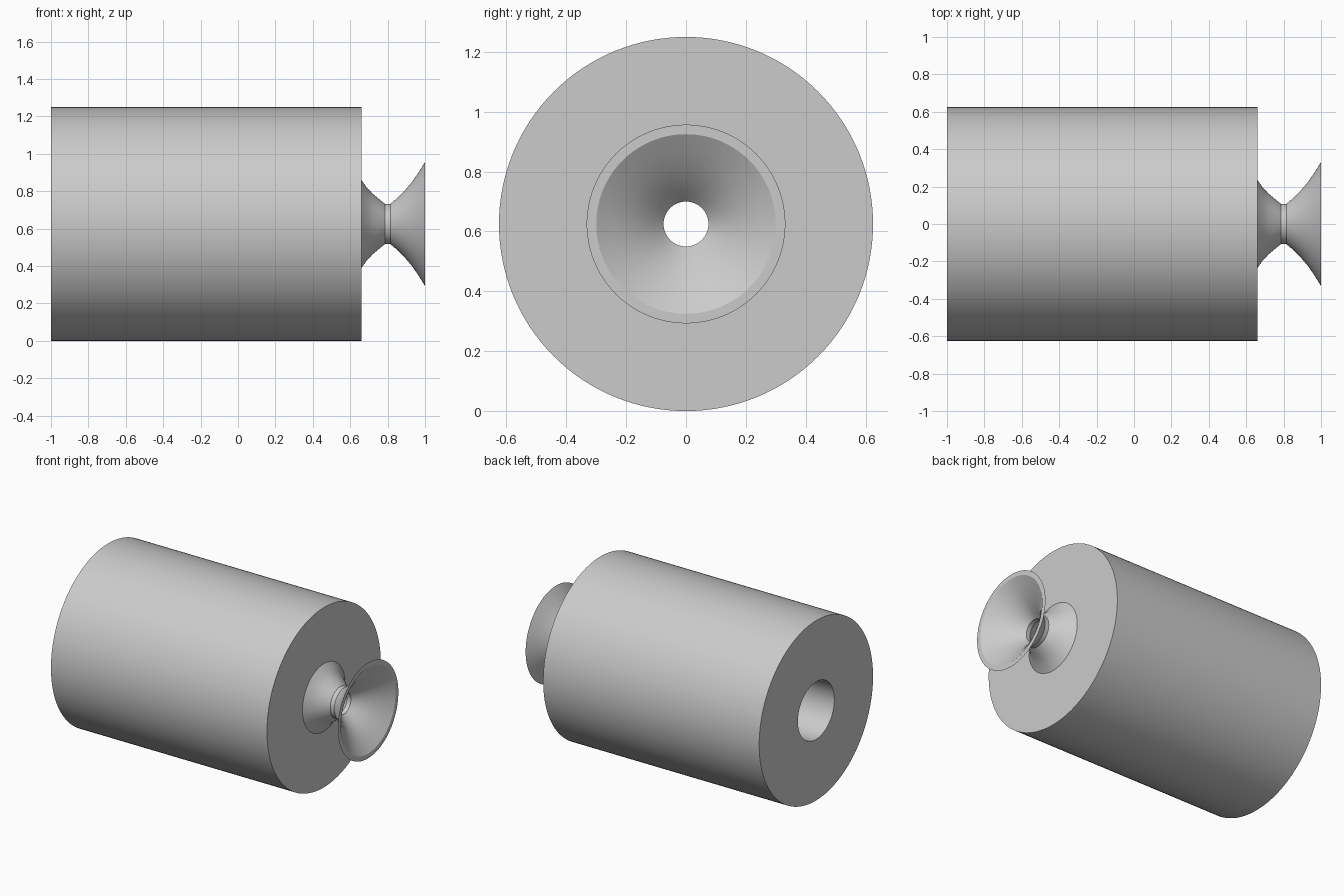
import bpy
import bmesh
import math

cube = bpy.data.objects.get("Cube")
if cube:
    bpy.data.objects.remove(cube, do_unlink=True)

SIDES = 128
AXIS_Z = 0.625

grey = bpy.data.materials.new("plain grey")
grey.use_nodes = True
grey.diffuse_color = (0.6, 0.6, 0.6, 1)
grey.node_tree.nodes["Principled BSDF"].inputs["Base Color"].default_value = (0.6, 0.6, 0.6, 1)


def lathe(name, profile, closed):
    """Spin (x, radius) points about the lengthwise axis."""
    bm = bmesh.new()
    rings = []
    for x, r in profile:
        angles = [math.tau * i / SIDES for i in range(SIDES)]
        rings.append([bm.verts.new((x, r * math.cos(a), r * math.sin(a))) for a in angles])
    pairs = list(zip(rings, rings[1:]))
    if closed:
        pairs.append((rings[-1], rings[0]))
    for a, b in pairs:
        for i in range(SIDES):
            j = (i + 1) % SIDES
            bm.faces.new((a[i], b[i], b[j], a[j]))
    mesh = bpy.data.meshes.new(name)
    bm.to_mesh(mesh)
    bm.free()
    mesh.materials.append(grey)
    obj = bpy.data.objects.new(name, mesh)
    obj.location.z = AXIS_Z
    bpy.context.collection.objects.link(obj)
    bpy.ops.object.select_all(action="DESELECT")
    obj.select_set(True)
    bpy.context.view_layer.objects.active = obj
    # Make the normals point outward
    bpy.ops.object.mode_set(mode="EDIT")
    bpy.ops.mesh.select_all(action="SELECT")
    bpy.ops.mesh.normals_make_consistent(inside=False)
    bpy.ops.object.mode_set(mode="OBJECT")
    bpy.ops.object.shade_smooth_by_angle(angle=math.radians(25))
    return obj


# Thick cylinder with a straight bore
lathe("motor_casing", [(-1, 0.2), (-1, 0.625), (0.66, 0.625), (0.66, 0.2)], True)

# Nozzle: outer skin to the exit lip, then back through the throat to the bore
outer = [(0.66, 0.235), (0.69, 0.193), (0.72, 0.162), (0.75, 0.137), (0.785, 0.108),
         (0.815, 0.108), (0.85, 0.137), (0.89, 0.177), (0.93, 0.225), (0.965, 0.275), (1, 0.332)]
inner = [(1, 0.3), (0.965, 0.246), (0.93, 0.196), (0.89, 0.147), (0.85, 0.107),
         (0.815, 0.075), (0.785, 0.075), (0.75, 0.104), (0.72, 0.13), (0.69, 0.159), (0.66, 0.2)]
lathe("nozzle", outer + inner, False)
